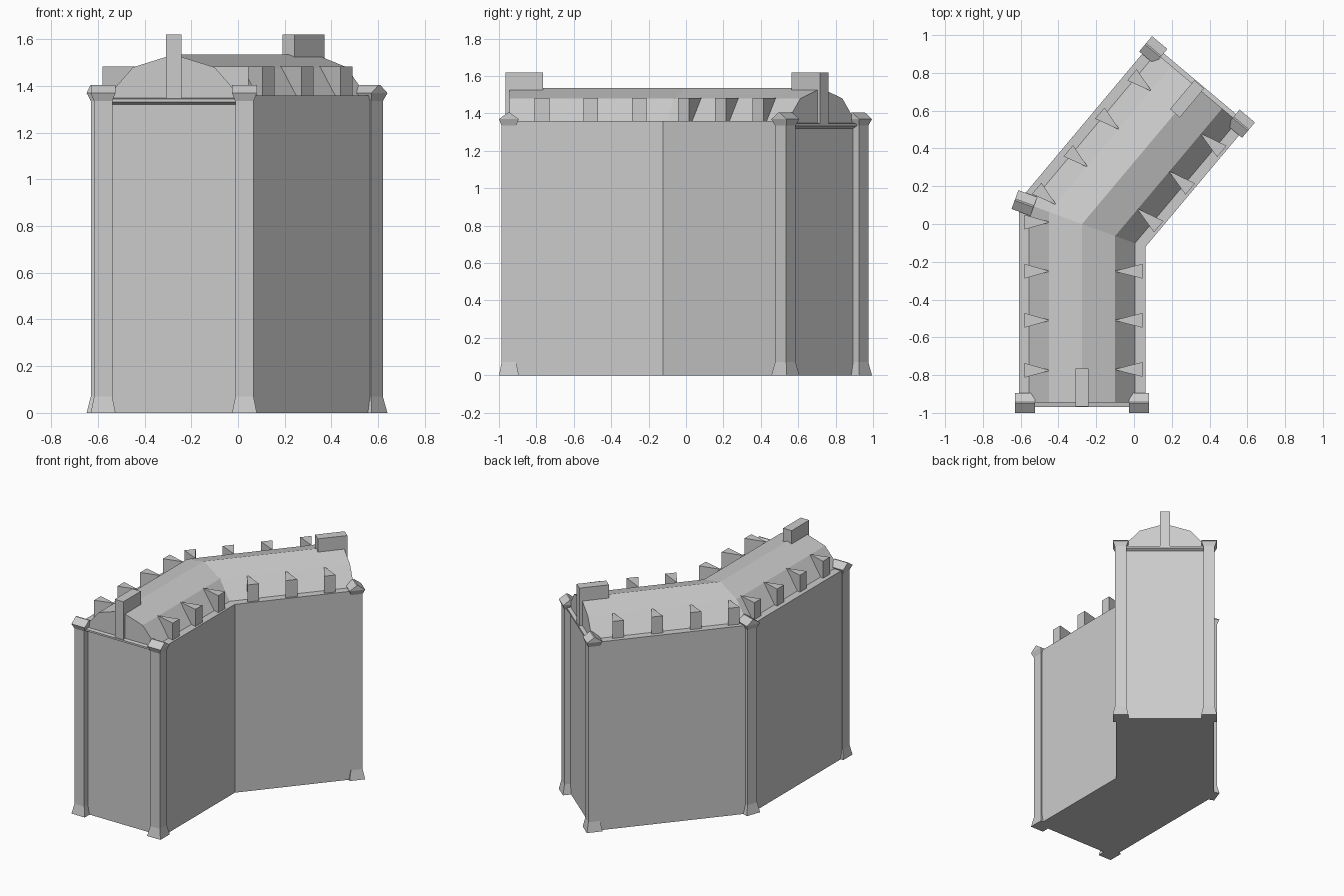
import bpy, bmesh, math
from mathutils import Vector

if "Cube" in bpy.data.objects:
    bpy.data.objects.remove(bpy.data.objects["Cube"])

BEND = Vector((-0.275, 0.0))          # ridge point where the two wings meet
ANG = math.radians(40)                # turn between the wings
TAN = math.tan(ANG / 2)


def frame(along, across, origin=BEND):
    """Map (across u, along s, z) to world space."""
    a, c = Vector(along), Vector(across)
    def place(u, s, z):
        p = origin + c * u + a * s
        return (p.x, p.y, z)
    return place


WINGS = {
    "front": frame((0, -1), (1, 0)),
    "rear": frame((math.sin(ANG), math.cos(ANG)), (math.cos(ANG), -math.sin(ANG))),
}


def loft(name, rings):
    """Skin a list of equal-length rings and cap both ends."""
    bm = bmesh.new()
    rows = [[bm.verts.new(p) for p in r] for r in rings]
    n = len(rows[0])
    for a, b in zip(rows, rows[1:]):
        for i in range(n):
            j = (i + 1) % n
            bm.faces.new((a[i], a[j], b[j], b[i]))
    bm.faces.new(rows[0])
    bm.faces.new(rows[-1])
    bmesh.ops.remove_doubles(bm, verts=bm.verts, dist=1e-5)
    bmesh.ops.recalc_face_normals(bm, faces=bm.faces)
    me = bpy.data.meshes.new(name)
    bm.to_mesh(me)
    bm.free()
    ob = bpy.data.objects.new(name, me)
    bpy.context.collection.objects.link(ob)
    return ob


def prism(name, place, plan, z0, z1):
    return loft(name, [[place(u, s, z) for u, s in plan] for z in (z0, z1)])


def post(name, place, u, s):
    """Square shaft with flared foot and a gabled cap (ridge runs across)."""
    rings = []
    for z, hu, hs in ((0, .053, .053), (.07, .039, .039), (1.335, .039, .039),
                      (1.37, .053, .053), (1.405, .053, .004)):
        rings.append([place(u + a * hu, s + b * hs, z)
                      for a, b in ((-1, -1), (1, -1), (1, 1), (-1, 1))])
    loft(name, rings)


# walls and faceted roof: one cross-section carried around the bend
half = [(.335, 0), (.335, 1.36), (.28, 1.36), (.175, 1.48)]
section = half + [(0, 1.535)] + [(-u, z) for u, z in reversed(half)]
front, rear = WINGS["front"], WINGS["rear"]
loft("walls_and_roof", [
    [front(u, .945, z) for u, z in section],
    [front(u, u * TAN, z) for u, z in section],
    [rear(u, .945, z) for u, z in section],
])

for wing, place in WINGS.items():
    # end cornice with sloped underside
    lip = [(.94, 1.32), (.945, 1.32), (.97, 1.332), (.97, 1.345), (.94, 1.35)]
    loft(wing + "_cornice", [[place(u, s, z) for s, z in lip] for u in (-.29, .29)])

    # chimney block on the ridge
    prism(wing + "_chimney", place,
          [(-.034, .765), (.034, .765), (.034, .965), (-.034, .965)], 1.345, 1.62)

    # wedge dormers, an extra one on the outer side of the bend
    for side, label, out, rows in ((-1, "outer", .305, (-.01, .25, .51, .775)),
                                   (1, "inner", .32, (.25, .51, .77))):
        for i, s in enumerate(rows):
            tip = .168
            prism(f"{wing}_{label}_dormer_{i + 1}", place,
                  [(side * out, s - .039), (side * out, s + .039), (side * tip, s)],
                  1.355, 1.483)

        # end corner posts
        post(f"{wing}_{label}_post", place, side * .3025, .947)

# post at the outer bend, turned to the mitre
h = ANG / 2
out_dir, side_dir = (-math.cos(h), math.sin(h)), (math.sin(h), math.cos(h))
post("bend_post", frame(side_dir, out_dir), .325, 0)
